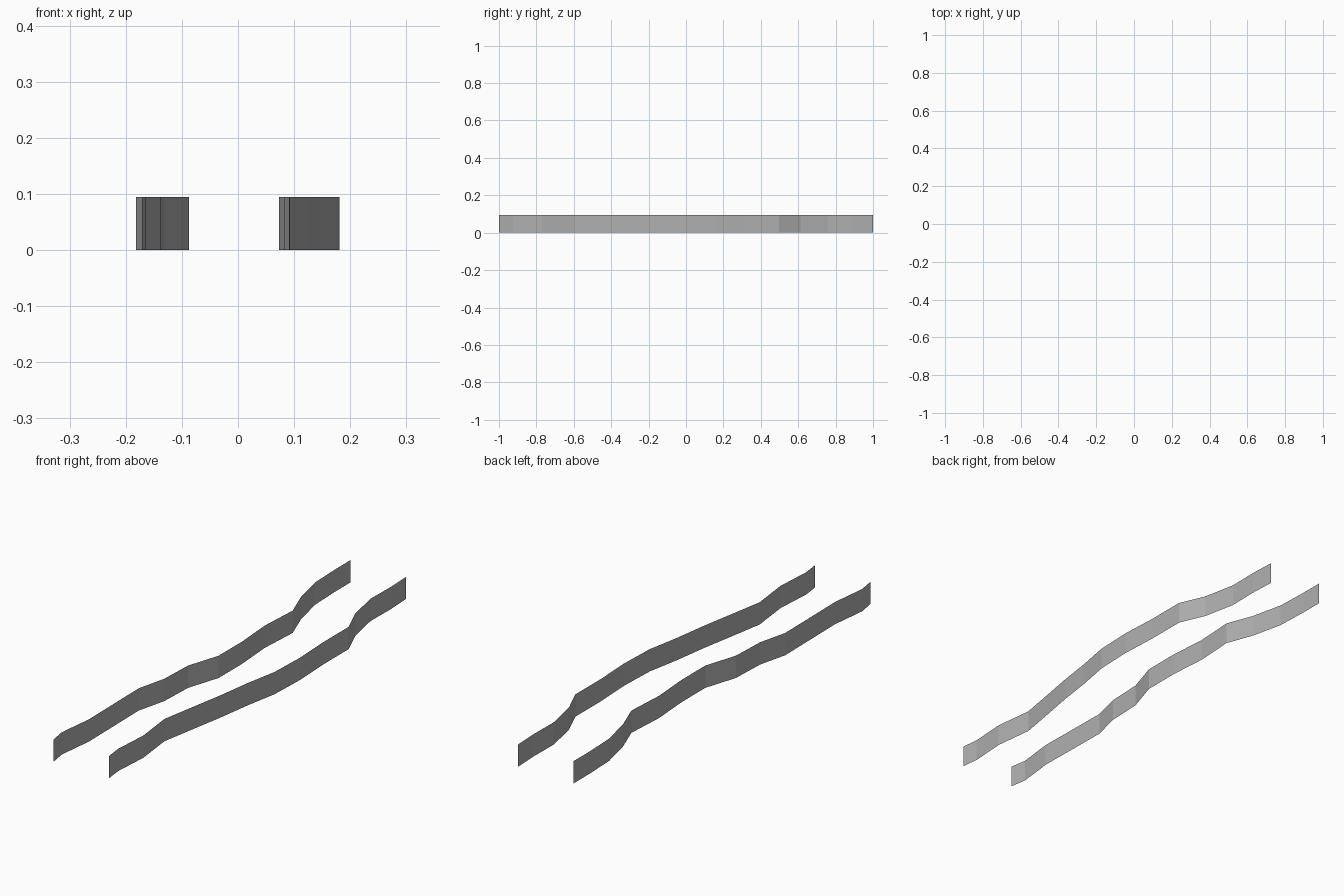
import bpy
import bmesh

if "Cube" in bpy.data.objects:
    bpy.data.objects.remove(bpy.data.objects["Cube"])

HEIGHT = 0.095

# Plan-view paths (x, y), front to back
LEFT = [(-0.17, -1), (-0.182, -0.926), (-0.164, -0.77), (-0.169, -0.427),
        (-0.138, -0.30), (-0.132, -0.148), (-0.087, -0.006), (-0.087, 0.155),
        (-0.099, 0.322), (-0.089, 0.495), (-0.134, 0.615), (-0.166, 0.756),
        (-0.171, 0.90), (-0.171, 1)]
RIGHT = [(0.092, -1), (0.083, -0.926), (0.093, -0.77), (0.073, -0.60),
         (0.101, -0.44), (0.126, -0.30), (0.148, -0.148), (0.175, -0.004),
         (0.181, 0.16), (0.173, 0.322), (0.173, 0.498), (0.124, 0.612),
         (0.095, 0.756), (0.097, 0.89), (0.092, 1)]

# Dark grey finish
grey = bpy.data.materials.new("dark_grey")
grey.diffuse_color = (0.43, 0.43, 0.43, 1)
grey.use_nodes = True
grey.node_tree.nodes["Principled BSDF"].inputs["Base Color"].default_value = grey.diffuse_color


def ribbon_wall(name, path):
    """Raise a paper-thin vertical strip along a path."""
    bm = bmesh.new()
    verts = [bm.verts.new((x, y, 0)) for x, y in path]
    edges = [bm.edges.new(pair) for pair in zip(verts, verts[1:])]
    top = bmesh.ops.extrude_edge_only(bm, edges=edges)["geom"]
    bmesh.ops.translate(bm, vec=(0, 0, HEIGHT),
                        verts=[g for g in top if isinstance(g, bmesh.types.BMVert)])
    bmesh.ops.recalc_face_normals(bm, faces=bm.faces)
    # Face both strips toward +x
    if sum(f.normal.x for f in bm.faces) < 0:
        bmesh.ops.reverse_faces(bm, faces=bm.faces)
    mesh = bpy.data.meshes.new(name)
    bm.to_mesh(mesh)
    bm.free()
    mesh.materials.append(grey)
    obj = bpy.data.objects.new(name, mesh)
    bpy.context.collection.objects.link(obj)
    return obj


# Two winding side walls
ribbon_wall("left_wall", LEFT)
ribbon_wall("right_wall", RIGHT)
